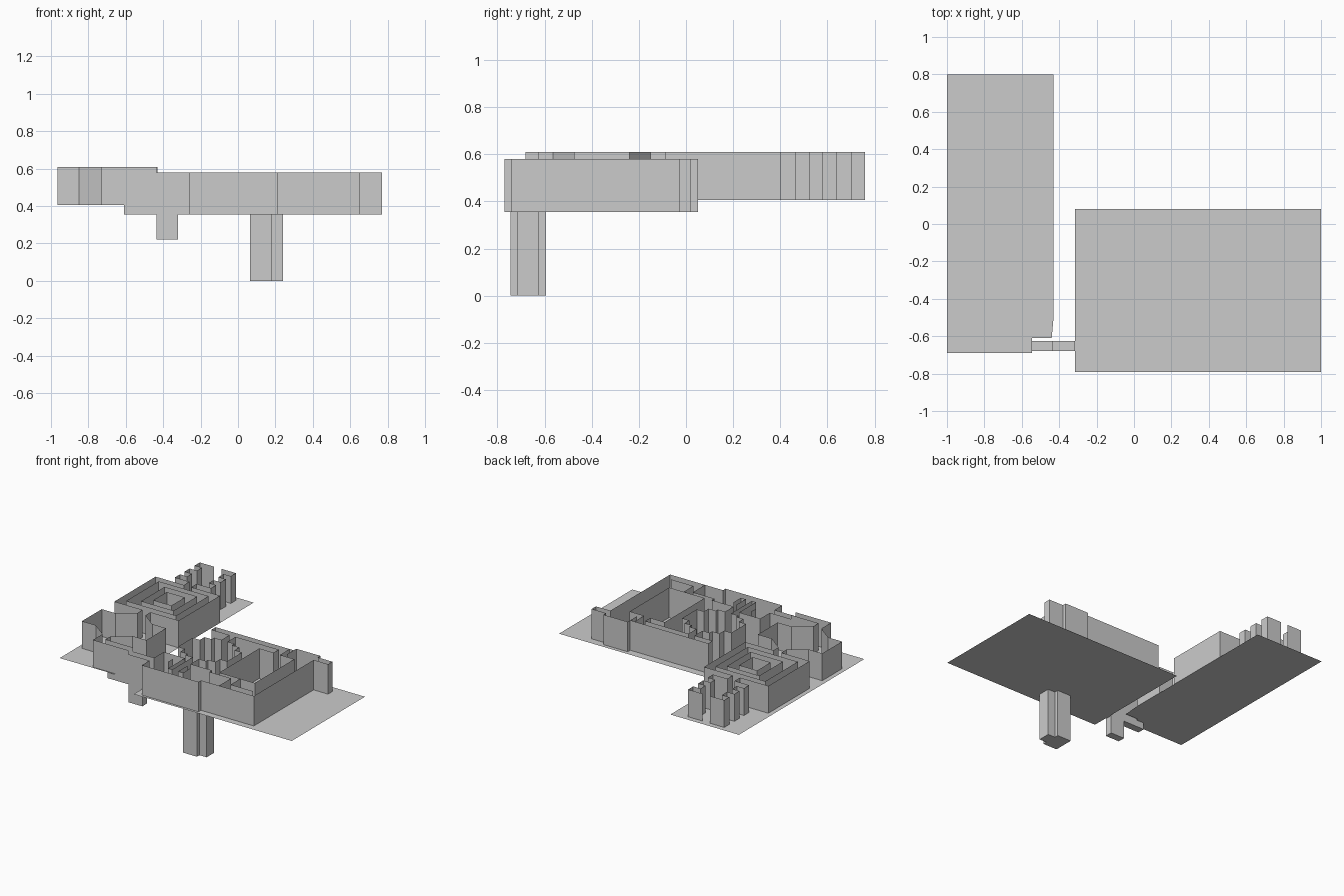
import bpy, bmesh


def make(name, bm):
    me = bpy.data.meshes.new(name)
    bm.to_mesh(me)
    bm.free()
    ob = bpy.data.objects.new(name, me)
    bpy.context.collection.objects.link(ob)
    return ob


def walls(name, paths, z0, z1):
    """Thin upright walls following plan paths; (points, closed) pairs."""
    bm = bmesh.new()
    for pts, closed in paths:
        lo = [bm.verts.new((x, y, z0)) for x, y in pts]
        hi = [bm.verts.new((x, y, z1)) for x, y in pts]
        n = len(pts)
        for i in range(n if closed else n - 1):
            j = (i + 1) % n
            bm.faces.new((lo[i], lo[j], hi[j], hi[i]))
    return make(name, bm)


def slab(name, pts, z):
    bm = bmesh.new()
    bm.faces.new([bm.verts.new((x, y, z)) for x, y in pts])
    return make(name, bm)


def rect(x0, x1, y0, y1):
    return [(x0, y0), (x1, y0), (x1, y1), (x0, y1)]


def mirror(pts, cx):
    return [(2 * cx - x, y) for x, y in pts]


L0, L1 = 0.405, 0.61      # left wing floor and wall top
R0, R1 = 0.355, 0.58      # right wing floor and wall top

# Floors
slab("left_floor", [(-1, -0.69), (-0.545, -0.69), (-0.545, -0.61), (-0.44, -0.61),
                    (-0.43, -0.5), (-0.43, 0.8), (-1, 0.8)], L0)
slab("right_floor", rect(-0.315, 1, -0.79, 0.08), R0)

# Left wing: rear hall with side niches, open at the back
niche = [(-0.73, 0.4), (-0.73, 0.465), (-0.85, 0.465), (-0.85, 0.525), (-0.79, 0.525),
         (-0.79, 0.58), (-0.85, 0.58), (-0.85, 0.64), (-0.79, 0.64), (-0.79, 0.7),
         (-0.85, 0.7), (-0.85, 0.76), (-0.73, 0.76)]
walls("rear_hall_walls", [(niche, False), (mirror(niche, -0.7), False)], L0, L1)

# Left wing: nested square room
half = [(-0.73, -0.15), (-0.73, -0.09), (-0.965, -0.09), (-0.965, 0.4), (-0.73, 0.4)]
walls("square_room_walls", [(half, False), (mirror(half, -0.6975), False),
                            (rect(-0.905, -0.49, -0.035, 0.35), True),
                            (rect(-0.82, -0.55, 0.02, 0.3), True),
                            (rect(-0.76, -0.61, 0.08, 0.24), True)], L0, L1)

# Left wing: room with angled corners
side = [(-0.73, -0.15), (-0.85, -0.24), (-0.965, -0.24), (-0.965, -0.475),
        (-0.85, -0.475), (-0.73, -0.565)]
walls("angled_room_walls", [(side + [(-0.73, -0.68)], False),
                            (mirror(side, -0.6975) + [(-0.665, -0.625)], False)], L0, L1)

# Connecting passage with a sunken pit
for x0, x1, z0, z1 in [(-0.73, -0.61, L0, L1), (-0.61, -0.435, R0, L1),
                       (-0.435, -0.32, 0.22, R1), (-0.32, -0.26, R0, R1)]:
    walls("passage_walls", [([(x0, -0.68), (x1, -0.68)], False),
                            ([(max(x0, -0.665), -0.625), (x1, -0.625)], False)], z0, z1)
    slab("passage_floor", rect(x0, x1, -0.68, -0.625), z0)
for x, z in ((-0.61, L0), (-0.435, R0), (-0.32, R0)):
    walls("passage_step", [([(x, -0.68), (x, -0.625)], False)], R0 if z == L0 else 0.22, z)

# Right wing: outer boundary
walls("right_outer_walls", [([(-0.26, -0.68), (-0.26, -0.77), (0.21, -0.77), (0.21, -0.74),
                              (0.65, -0.74), (0.65, -0.03), (0.77, -0.03), (0.77, 0.02),
                              (0.65, 0.02), (0.65, 0.05), (0.45, 0.05), (0.45, 0.02),
                              (-0.2, 0.02), (-0.2, -0.03), (-0.05, -0.03)], False)], R0, R1)

# Right wing: stepped round room
cave = [(-0.05, -0.03), (-0.05, -0.125), (-0.11, -0.125), (-0.11, -0.155), (-0.17, -0.155),
        (-0.17, -0.21), (-0.23, -0.21), (-0.23, -0.385), (-0.17, -0.385), (-0.17, -0.44),
        (-0.11, -0.44), (-0.11, -0.465), (-0.05, -0.465)]
walls("round_room_walls", [(cave, False), (mirror(cave, -0.025), False)], R0, R1)

# Right wing: large inner room and its surrounding corridor
walls("large_room_walls", [
    ([(0, -0.03), (0.36, -0.03), (0.36, -0.09), (0.24, -0.09), (0.24, -0.565), (0.415, -0.565)], False),
    ([(0.415, 0.02), (0.415, -0.095), (0.535, -0.095), (0.535, -0.565), (0.415, -0.565),
      (0.415, -0.68), (0.6, -0.68)], False),
    ([(0.45, 0.05), (0.45, -0.06)], False)], R0, R1)

# Right wing: small entry rooms
walls("entry_room_walls", [
    ([(-0.26, -0.625), (-0.26, -0.51), (-0.085, -0.51), (-0.085, -0.71), (-0.05, -0.71),
      (-0.05, -0.465)], False),
    ([(-0.145, -0.565), (-0.145, -0.625)], False),
    ([(0, -0.465), (0, -0.565), (0.18, -0.565), (0.18, -0.595), (0.36, -0.595),
      (0.36, -0.74)], False),
    ([(0, -0.6), (0, -0.71), (0.04, -0.71), (0.04, -0.62)], False)], R0, R1)

# Deep shaft below the right wing
shaft = [(0.065, -0.595), (0.18, -0.595), (0.18, -0.625), (0.24, -0.625),
         (0.24, -0.715), (0.18, -0.715), (0.18, -0.745), (0.065, -0.745)]
walls("shaft_walls", [(shaft, True)], 0, R0)
slab("shaft_floor", shaft, 0)
